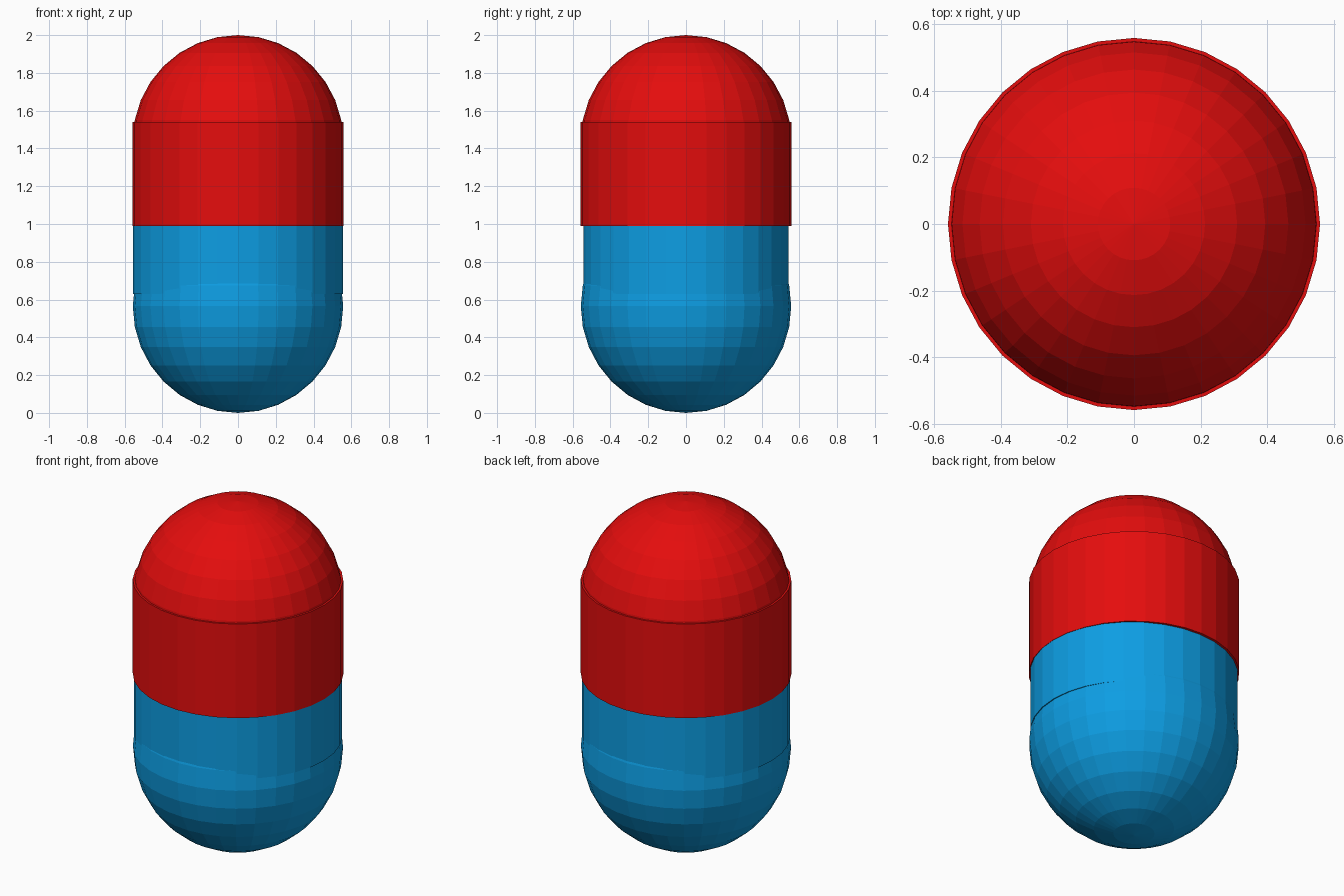
import bpy

if "Cube" in bpy.data.objects:
    bpy.data.objects.remove(bpy.data.objects["Cube"])


def material(name, rgb):
    m = bpy.data.materials.new(name)
    m.diffuse_color = (*rgb, 1.0)
    m.use_nodes = True
    m.node_tree.nodes["Principled BSDF"].inputs["Base Color"].default_value = m.diffuse_color
    return m


red = material("red", (0.78, 0.004, 0.004))
blue = material("blue", (0.004, 0.34, 0.77))


def finish(name, mat, scale):
    ob = bpy.context.object
    ob.name = name
    ob.scale = scale
    ob.data.materials.append(mat)
    bpy.ops.object.transform_apply(location=False, rotation=False, scale=True)


def dome(name, mat, z, r, rz):
    bpy.ops.mesh.primitive_uv_sphere_add(segments=32, ring_count=16, radius=1, location=(0, 0, z))
    finish(name, mat, (r, r, rz))


def tube(name, mat, z0, z1, rx, ry):
    bpy.ops.mesh.primitive_cylinder_add(vertices=32, radius=1, depth=1, location=(0, 0, (z0 + z1) / 2))
    finish(name, mat, (rx, ry, z1 - z0))


# Rounded ends
dome("bottom_dome", blue, 0.565, 0.557, 0.565)
dome("top_dome", red, 1.443, 0.557, 0.557)

# Straight halves: the lower one is slightly oval and tucks into the upper one
tube("lower_body", blue, 0.63, 1.10, 0.5565, 0.543)
tube("upper_body", red, 0.99, 1.54, 0.558, 0.558)
